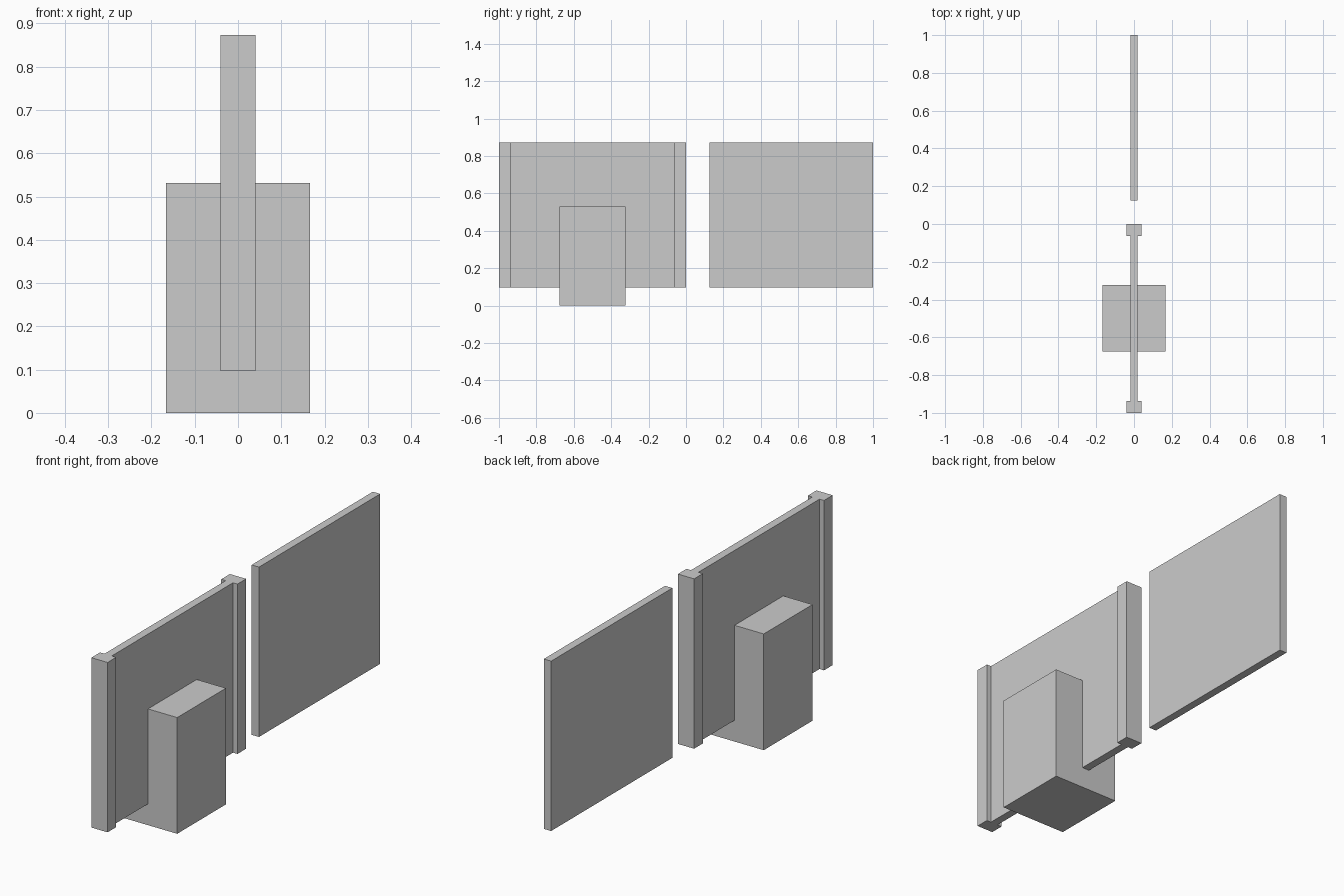
import bpy

if "Cube" in bpy.data.objects:
    bpy.data.objects.remove(bpy.data.objects["Cube"])


def box(name, x_half, y0, y1, z0, z1):
    """Box centred on x = 0, spanning the given y and z ranges."""
    bpy.ops.mesh.primitive_cube_add(size=1, location=(0, (y0 + y1) / 2, (z0 + z1) / 2))
    ob = bpy.context.object
    ob.name = name
    ob.scale = (2 * x_half, y1 - y0, z1 - z0)
    bpy.ops.object.transform_apply(location=False, rotation=False, scale=True)
    return ob


BOTTOM, TOP = 0.097, 0.873
POST = 0.0625          # post depth along y
PANEL_HALF = 0.0185    # half panel thickness

# End posts holding the fixed panel
for name, y0 in (("front_post", -1.0), ("middle_post", -POST)):
    box(name, 0.041, y0, y0 + POST, BOTTOM, TOP)

# Fixed panel between the posts, and the separate panel behind
box("fixed_panel", PANEL_HALF, -1 + POST, -POST, BOTTOM, TOP)
box("separate_panel", PANEL_HALF, 0.125, 1.0, BOTTOM, TOP)

# Block straddling the fixed panel
box("base_block", 0.166, -0.676, -0.324, 0.0, 0.531)
